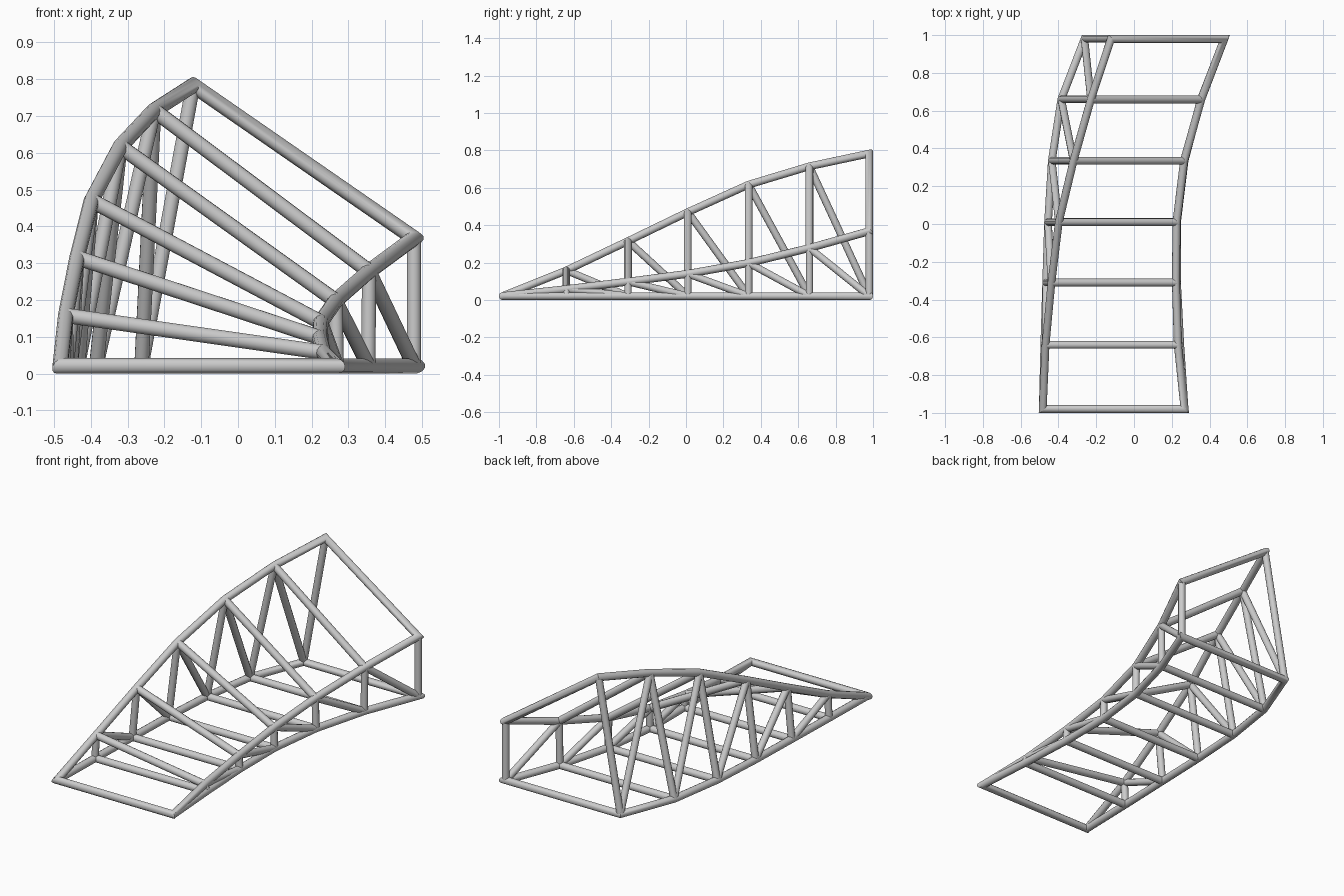
import bpy, bmesh, math
from mathutils import Vector

if "Cube" in bpy.data.objects:
    bpy.data.objects.remove(bpy.data.objects["Cube"])

R, SIDES = 0.021, 12
Y = [-0.98, -0.64, -0.31, 0.01, 0.335, 0.66, 0.98]


def chord(xs, zs):
    return [Vector(p) for p in zip(xs, Y, zs)]


# Joint positions along the four main chords
left_top = chord([-0.483, -0.468, -0.437, -0.398, -0.32, -0.228, -0.122],
                 [0.021, 0.158, 0.315, 0.47, 0.617, 0.715, 0.783])
left_low = chord([-0.483, -0.475, -0.465, -0.455, -0.435, -0.385, -0.262], [0.021] * 7)
right_top = chord([0.268, 0.232, 0.222, 0.225, 0.265, 0.356, 0.478],
                  [0.021, 0.058, 0.098, 0.14, 0.198, 0.278, 0.368])
right_low = chord([0.268, 0.245, 0.228, 0.228, 0.268, 0.354, 0.478], [0.021] * 7)


def pipe(bm, pts, cyclic=False, r=R):
    """Round tube along a polyline with mitred corners."""
    n = len(pts)
    path = pts + [pts[0]] if cyclic else pts
    dirs = [(b - a).normalized() for a, b in zip(path, path[1:])]
    u = dirs[0].orthogonal().normalized()
    v = dirs[0].cross(u)
    ring = [path[0] + r * (u * math.cos(t) + v * math.sin(t))
            for t in (2 * math.pi * i / SIDES for i in range(SIDES))]
    rings = []
    for k, p in enumerate(path):
        d = dirs[max(k - 1, 0)]
        if cyclic and k in (0, n):
            normal = dirs[-1] + dirs[0]
        elif 0 < k < len(path) - 1:
            normal = dirs[k - 1] + dirs[k]
        else:
            normal = d
        # slide the ring along the tube onto the mitre plane
        ring = [q + d * ((p - q).dot(normal) / d.dot(normal)) for q in ring]
        rings.append([bm.verts.new(q) for q in ring])
    for a, b in zip(rings, rings[1:]):
        for i in range(SIDES):
            j = (i + 1) % SIDES
            bm.faces.new((a[i], a[j], b[j], b[i]))
    if not cyclic:
        bm.faces.new(rings[0][::-1])
        bm.faces.new(rings[-1])


def make(name, paths, cyclic=False, r=R):
    bm = bmesh.new()
    for p in paths:
        pipe(bm, p, cyclic, r)
    bmesh.ops.recalc_face_normals(bm, faces=bm.faces)
    me = bpy.data.meshes.new(name)
    bm.to_mesh(me)
    bm.free()
    me.shade_smooth()
    me.set_sharp_from_angle(angle=math.radians(40))
    bpy.context.collection.objects.link(bpy.data.objects.new(name, me))


# Upper and lower perimeter loops
make("upper_frame", [left_top + right_top[::-1]], cyclic=True)
make("lower_frame", [left_low + right_low[::-1]])

# Cross beams at the inner stations
make("upper_cross_beams", [[left_top[i], right_top[i]] for i in range(1, 6)])
make("lower_cross_beams", [[left_low[i], right_low[i]] for i in range(1, 6)])

# Posts and diagonal braces on each side
for side, top, low in (("left", left_top, left_low), ("right", right_top, right_low)):
    make(side + "_posts", [[top[i], low[i]] for i in range(1, 7)], r=0.02)
    make(side + "_braces", [[top[i], low[i + 1]] for i in range(1, 6)], r=0.02)
